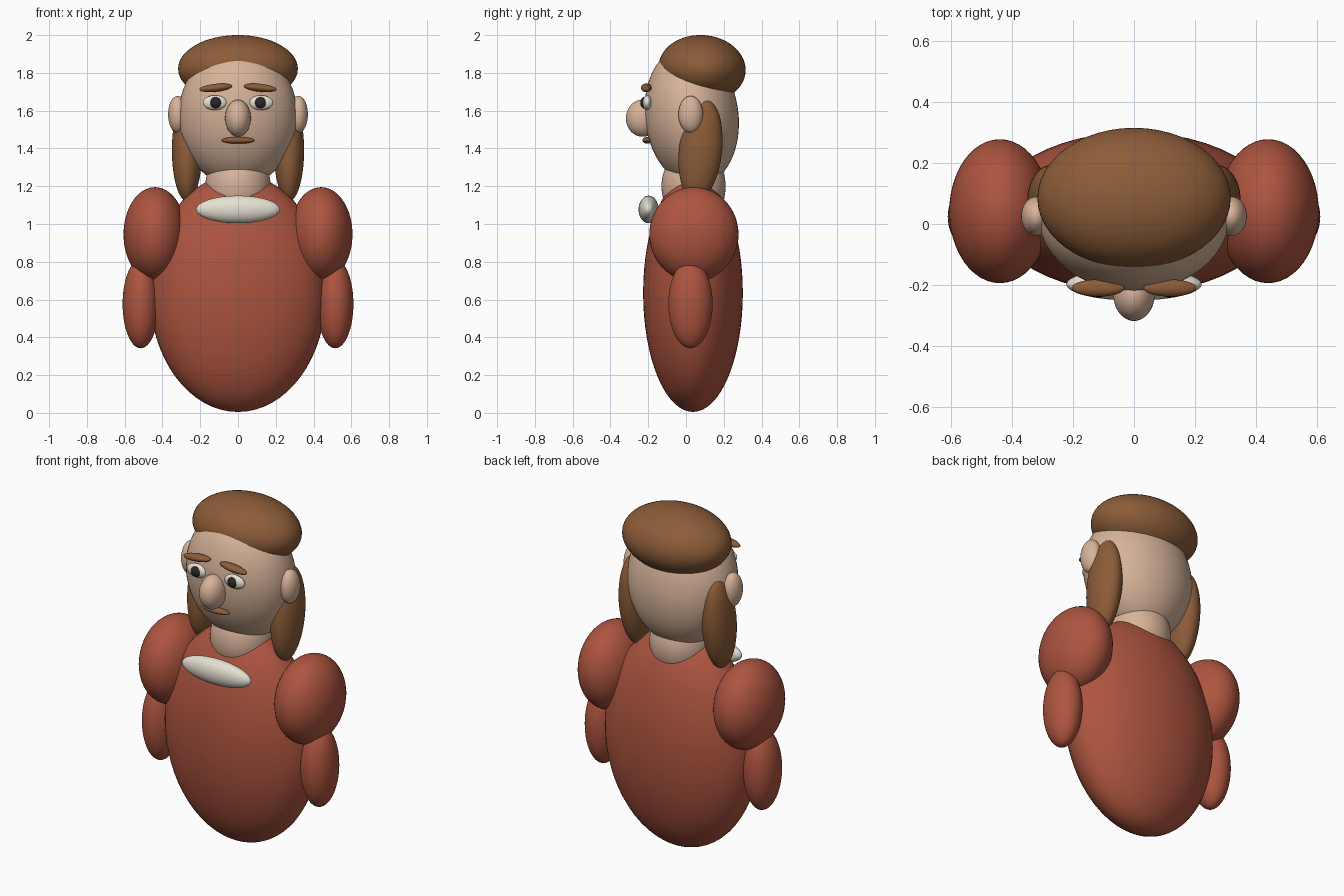
import bpy
from math import radians

cube = bpy.data.objects.get("Cube")
if cube:
    bpy.data.objects.remove(cube, do_unlink=True)


def material(name, colour):
    m = bpy.data.materials.new(name)
    m.use_nodes = True
    m.diffuse_color = (*colour, 1)
    bsdf = next(n for n in m.node_tree.nodes if n.type == 'BSDF_PRINCIPLED')
    bsdf.inputs["Base Color"].default_value = (*colour, 1)
    return m


red = material("brick_red", (0.42, 0.09, 0.05))
skin = material("skin", (0.68, 0.45, 0.32))
brown = material("hair_brown", (0.26, 0.107, 0.04))
white = material("off_white", (0.79, 0.75, 0.65))
dark = material("pupil_dark", (0.025, 0.02, 0.02))


def ellipsoid(name, mat, centre, radii, tilt=0, roll=0):
    """Smooth ellipsoid; tilt turns it about x, roll about y (degrees)."""
    bpy.ops.mesh.primitive_uv_sphere_add(segments=48, ring_count=32, location=centre)
    ob = bpy.context.object
    ob.name = name
    ob.scale = radii
    ob.rotation_euler = (radians(tilt), radians(roll), 0)
    ob.data.materials.append(mat)
    bpy.ops.object.shade_smooth()
    return ob


def pair(name, mat, centre, radii, tilt=0, roll=0):
    """One ellipsoid on each side of the body."""
    x, y, z = centre
    for side, s in (("left", 1), ("right", -1)):
        ellipsoid(f"{side}_{name}", mat, (s * x, y, z), radii, tilt, s * roll)


# Body
ellipsoid("torso", red, (0, 0.037, 0.635), (0.467, 0.264, 0.63))
ellipsoid("collar", white, (0, -0.198, 1.077), (0.222, 0.053, 0.073))
ellipsoid("neck", skin, (0, 0.04, 1.2), (0.173, 0.17, 0.2))
pair("upper_arm", red, (0.44, 0.042, 0.945), (0.166, 0.236, 0.25))
pair("lower_arm", red, (0.515, 0.024, 0.577), (0.096, 0.117, 0.235))

# Head and hair
ellipsoid("head", skin, (0, 0.03, 1.57), (0.315, 0.248, 0.37), tilt=7)
ellipsoid("hair_cap", brown, (0, 0.085, 1.822), (0.317, 0.231, 0.178), tilt=-4)
pair("hair_lock", brown, (0.27, 0.077, 1.39), (0.08, 0.114, 0.27), tilt=-6)
pair("ear", skin, (0.32, 0.025, 1.58), (0.05, 0.065, 0.098))

# Face
ellipsoid("nose", skin, (0, -0.23, 1.56), (0.068, 0.088, 0.098))
ellipsoid("mouth", brown, (0, -0.205, 1.443), (0.087, 0.025, 0.018))
pair("eye", white, (0.122, -0.205, 1.642), (0.064, 0.025, 0.039))
pair("pupil", dark, (0.119, -0.222, 1.642), (0.029, 0.02, 0.03))
pair("eyebrow", brown, (0.118, -0.21, 1.721), (0.087, 0.028, 0.021), roll=6)
